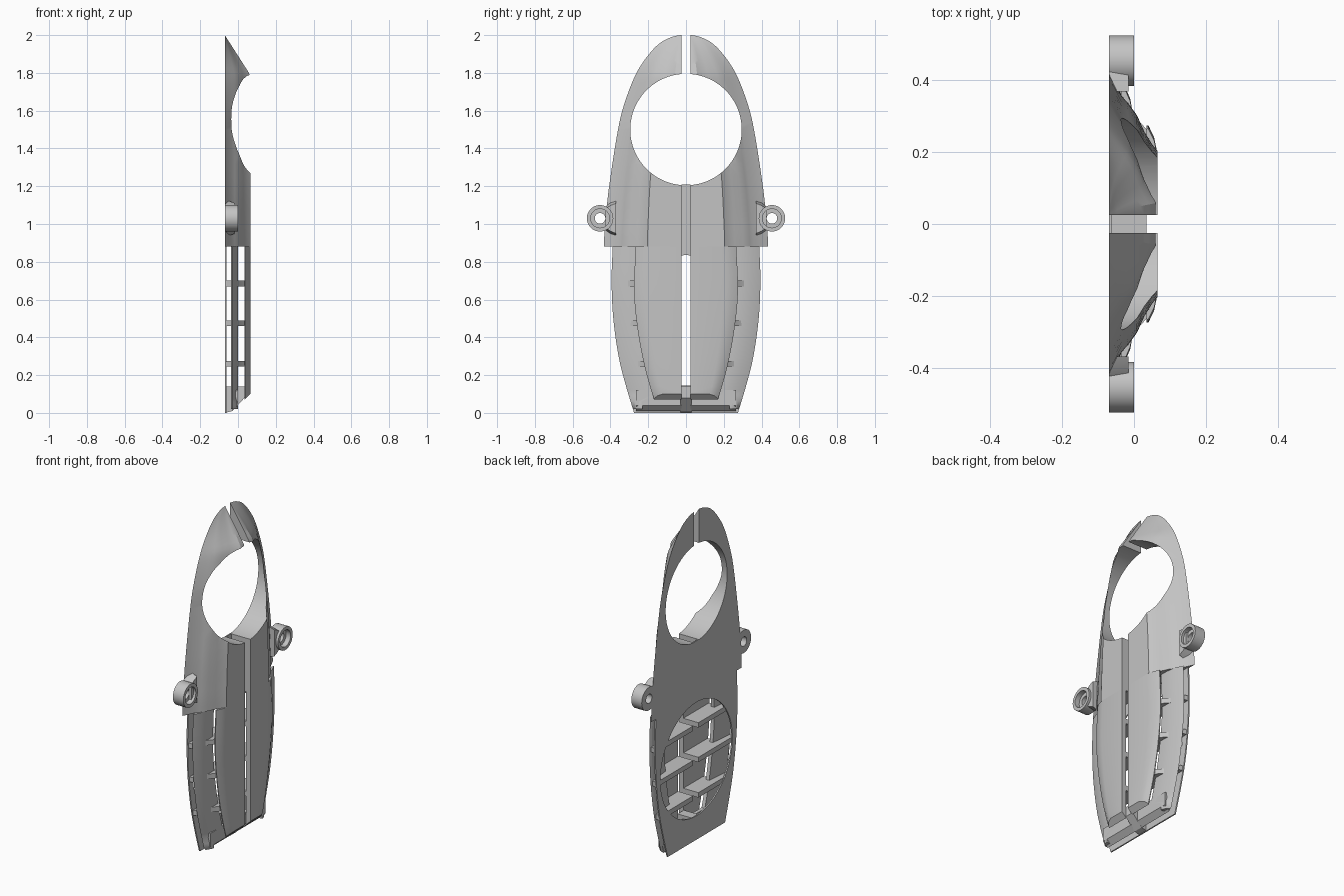
import bpy, bmesh, math
from mathutils import Vector, Matrix

old = bpy.data.objects.get("Cube")
if old:
    bpy.data.objects.remove(old, do_unlink=True)

grey = bpy.data.materials.new("plain_grey")
grey.use_nodes = True
grey.diffuse_color = (0.55, 0.55, 0.55, 1)
grey.node_tree.nodes["Principled BSDF"].inputs["Base Color"].default_value = (0.55, 0.55, 0.55, 1)

BACK, FRONT, SLOT = -0.07, 0.065, 0.025


def curve(pts, steps=5):
    """Smooth curve through (z, half width) points."""
    p = [Vector(q) for q in pts]
    p = [p[0] * 2 - p[1]] + p + [p[-1] * 2 - p[-2]]
    out = []
    for a, b, c, d in zip(p, p[1:], p[2:], p[3:]):
        for i in range(steps):
            t = i / steps
            out.append(b + (c - a) * t / 2 + (a - b * 2.5 + c * 2 - d / 2) * t * t
                       + (b * 1.5 - c * 1.5 + (d - a) / 2) * t ** 3)
    return out + [p[-2]]


def width_at(pts, z):
    for a, b in zip(pts, pts[1:]):
        if a[0] <= z <= b[0]:
            return a[1] + (b[1] - a[1]) * (z - a[0]) / (b[0] - a[0])
    return pts[-1][1]


def loft(bm, rings):
    """Closed solid through equal rings of (x, y, z) points."""
    rows = [[bm.verts.new(p) for p in r] for r in rings]
    n = len(rows[0])
    for a, b in zip(rows, rows[1:]):
        for i in range(n):
            j = (i + 1) % n
            bm.faces.new((a[i], a[j], b[j], b[i]))
    bm.faces.new(rows[0][::-1])
    bm.faces.new(rows[-1])


def finish(name, bm, cut=None, mirror=True, angle=25):
    """Make the object, cut a round hole (z, radius), then mirror across y."""
    bmesh.ops.recalc_face_normals(bm, faces=bm.faces)
    me = bpy.data.meshes.new(name)
    bm.to_mesh(me)
    bm.free()
    ob = bpy.data.objects.new(name, me)
    bpy.context.collection.objects.link(ob)
    if cut:
        cb = bmesh.new()
        m = Matrix.Translation((0, 0, cut[0])) @ Matrix.Rotation(math.pi / 2, 4, 'Y')
        bmesh.ops.create_cone(cb, cap_ends=True, segments=96, radius1=cut[1],
                              radius2=cut[1], depth=1, matrix=m)
        cm = bpy.data.meshes.new("hole_cutter")
        cb.to_mesh(cm)
        cb.free()
        cutter = bpy.data.objects.new("hole_cutter", cm)
        cutter.hide_render = True
        bpy.context.collection.objects.link(cutter)
        mod = ob.modifiers.new("hole", 'BOOLEAN')
        mod.operation, mod.solver, mod.object = 'DIFFERENCE', 'EXACT', cutter
        dg = bpy.context.evaluated_depsgraph_get()
        ob.data = bpy.data.meshes.new_from_object(ob.evaluated_get(dg))
        ob.modifiers.clear()
        bpy.data.objects.remove(cutter, do_unlink=True)
    if mirror:
        mod = ob.modifiers.new("mirror", 'MIRROR')
        mod.use_axis = (False, True, False)
        mod.use_mirror_merge = False
    ob.data.materials.clear()
    ob.data.materials.append(grey)
    bpy.ops.object.select_all(action='DESELECT')
    ob.select_set(True)
    bpy.context.view_layer.objects.active = ob
    bpy.ops.object.shade_smooth_by_angle(angle=math.radians(angle))
    return ob


def box(name, x, y, z, mirror=True):
    bm = bmesh.new()
    loft(bm, [[(x[0], y[0], h), (x[1], y[0], h), (x[1], y[1], h), (x[0], y[1], h)] for h in z])
    return finish(name, bm, mirror=mirror)


upper = curve([(0.88, 0.434), (0.95, 0.432), (1.03, 0.425), (1.2, 0.407), (1.5, 0.36),
               (1.65, 0.322), (1.8, 0.262), (1.9, 0.195), (1.96, 0.135), (1.99, 0.075), (2.0, 0.03)])
lower = curve([(0, 0.275), (0.15, 0.32), (0.3, 0.357), (0.5, 0.385), (0.7, 0.394), (0.88, 0.388)])
inner = curve([(0.07, 0.17), (0.25, 0.22), (0.45, 0.257), (0.65, 0.275), (0.88, 0.266)])

# Upper body: bulging shield with a large round opening
bm = bmesh.new()
rings = []
for z, w in upper:
    top = max(BACK + 0.002, min(FRONT, BACK + (2 - z) * 0.64))
    s = min(1, max(0, (z - 1.3) / 0.5))
    crest = max(SLOT + 0.002, (0.47 - 0.25 * s) * w)
    y2 = max(SLOT + 0.003, 0.82 * w)
    prof = [(BACK, SLOT), (top, SLOT), (top, crest)]
    for t in (0.12, 0.35, 0.65, 0.88):
        f = 1 - 0.73 * t - 0.05 * math.sin(2 * math.pi * t)
        f += 0.05 * (1 - t) * math.sin(math.pi * t)
        prof.append((BACK + (top - BACK) * f, crest + (y2 - crest) * t))
    prof += [(BACK + (top - BACK) * 0.27, y2), (BACK, max(w, SLOT + 0.004))]
    rings.append([(x, y, z) for x, y in prof])
loft(bm, rings)
finish("upper_body", bm, cut=(1.5, 0.295))

# Back plate with its round opening, and the floor of the centre channel
bm = bmesh.new()
loft(bm, [[(BACK, -w, z), (BACK + 0.008, -w, z), (BACK + 0.008, w, z), (BACK, w, z)]
          for z, w in lower])
finish("back_plate", bm, cut=(0.49, 0.345), mirror=False)
box("channel_floor", (BACK, BACK + 0.008), (-SLOT, SLOT), (0.88, 1.208), mirror=False)

# Inner front shell with a bevelled lower end
bm = bmesh.new()
rings = []
for i, (z, w) in enumerate(inner):
    lift = 0.03 if i == 0 else 0
    rings.append([(0.035, SLOT, z), (FRONT, SLOT, z + lift), (FRONT, 0.72 * w, z + lift),
                  (0.056, 0.88 * w, z + lift * 0.7), (0.04, w, z + lift * 0.2), (0.035, w, z)])
loft(bm, rings)
finish("inner_shell", bm)

# Outer side shell, set back behind the inner one
bm = bmesh.new()
rings = []
for z, w in lower:
    if z < 0.02:
        z = 0.02
    k = width_at(inner, max(z, 0.07)) - 0.035
    rings.append([(-0.022, k, z), (0, k, z), (0, k + 0.3 * (w - k), z),
                  (-0.01, k + 0.7 * (w - k), z), (-0.03, w, z), (-0.036, w - 0.015, z)])
loft(bm, rings)
finish("outer_shell", bm)

# Lower lip closing the outer shell, with a sloping end
bm = bmesh.new()
loft(bm, [[(-0.032, y, 0.01), (0, y, 0.04), (0, y, 0.12), (-0.022, y, 0.12)]
          for y in (SLOT, 0.2, 0.265)])
finish("lower_lip", bm)

# Sloping centre rib that ties the layers together at the bottom
bm = bmesh.new()
loft(bm, [[(BACK, y, 0.0), (-0.03, y, 0.01), (0.035, y, 0.08), (0.035, y, 0.14), (BACK, y, 0.14)]
          for y in (-SLOT - 0.005, SLOT + 0.005)])
finish("centre_rib", bm, mirror=False)

# Horizontal slats between the layers
for n, z in enumerate((0.26, 0.475, 0.685)):
    w, k = width_at(lower, z), width_at(inner, z)
    bm = bmesh.new()
    loft(bm, [[(BACK + 0.004, SLOT, h), (BACK + 0.004, w - 0.005, h), (-0.034, w - 0.01, h),
               (-0.01, k + 0.04, h), (0.038, k - 0.015, h), (0.038, SLOT, h)]
              for h in (z - 0.015, z + 0.015)])
    finish(f"slat_{n + 1}", bm)

# Screw ears: stepped rings turned about the x axis, with a flared neck
EAR_Y, EAR_Z = 0.455, 1.03
bm = bmesh.new()
prof = [(0.028, BACK), (0.07, BACK), (0.07, 0), (0.05, 0), (0.05, -0.03), (0.028, -0.03)]
rows = []
for i in range(48):
    a = math.tau * i / 48
    rows.append([bm.verts.new((x, EAR_Y + r * math.cos(a), EAR_Z + r * math.sin(a)))
                 for r, x in prof])
for i in range(48):
    a, b = rows[i], rows[(i + 1) % 48]
    for j in range(len(prof)):
        k = (j + 1) % len(prof)
        bm.faces.new((a[j], a[k], b[k], b[j]))
finish("screw_ears", bm)

bm = bmesh.new()
loft(bm, [[(BACK, y, EAR_Z - h), (-0.015, y, EAR_Z - h * 0.8), (-0.015, y, EAR_Z + h * 0.8),
           (BACK, y, EAR_Z + h)] for y, h in ((0.37, 0.1), (0.4, 0.085), (0.426, 0.062))])
finish("ear_necks", bm)
